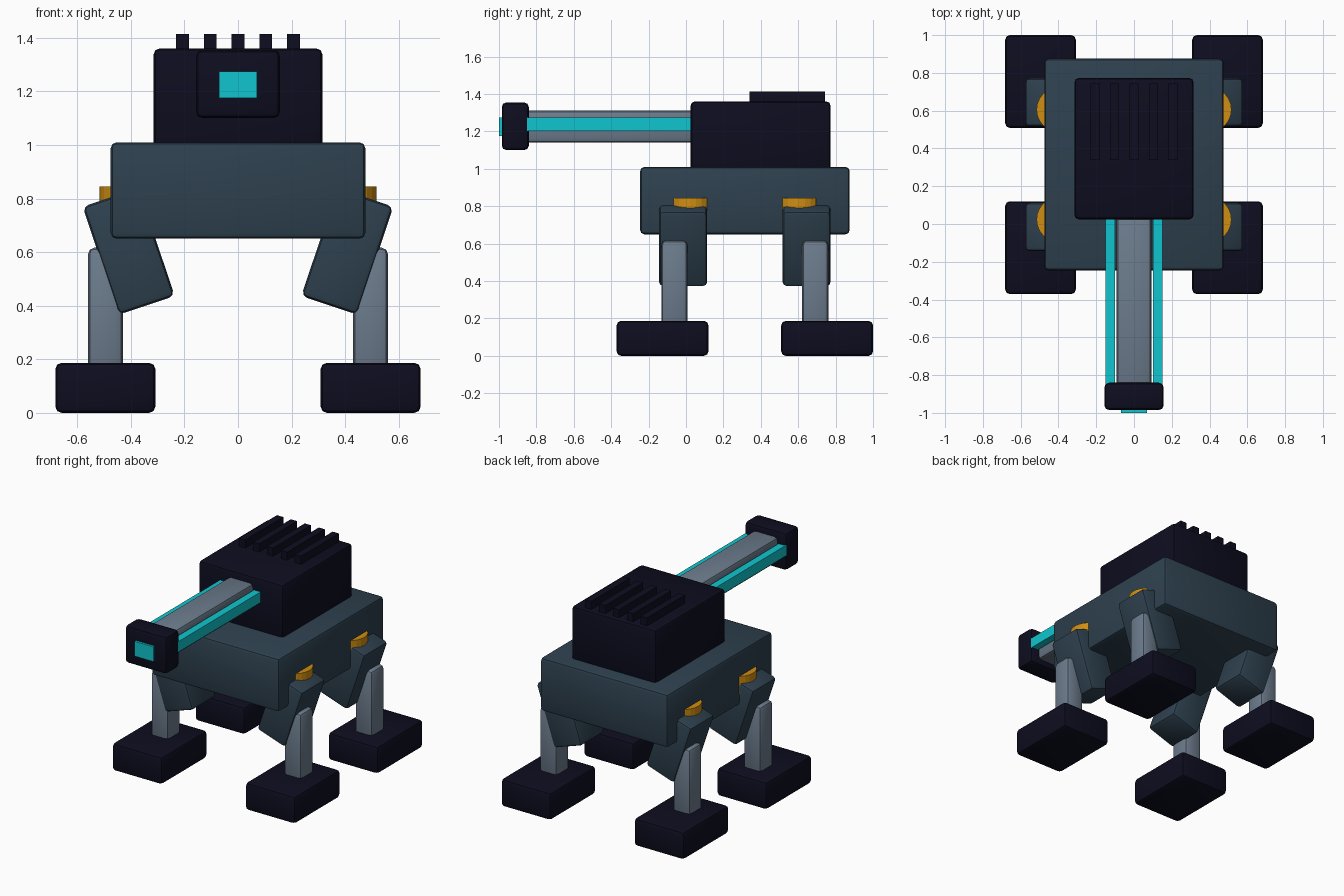
import bpy
import math

if "Cube" in bpy.data.objects:
    bpy.data.objects.remove(bpy.data.objects["Cube"])


def material(name, rgb):
    m = bpy.data.materials.new(name)
    m.diffuse_color = (*rgb, 1.0)
    m.use_nodes = True
    m.node_tree.nodes["Principled BSDF"].inputs["Base Color"].default_value = m.diffuse_color
    return m


NAVY = material("dark_navy", (0.004, 0.004, 0.014))
SLATE = material("blue_slate", (0.027, 0.052, 0.077))
STEEL = material("steel_grey", (0.15, 0.2, 0.265))
CYAN = material("glow_cyan", (0.005, 0.56, 0.62))
AMBER = material("amber", (0.63, 0.27, 0.006))


def finish(obj, name, mat, bevel=0.0):
    obj.name = name
    obj.data.materials.append(mat)
    if bevel:
        mod = obj.modifiers.new("soft_edges", 'BEVEL')
        mod.width = bevel
        mod.segments = 2
        bpy.ops.object.modifier_apply(modifier=mod.name)
        bpy.ops.object.shade_smooth_by_angle(angle=math.radians(30))
    return obj


def box(name, x, y, z, mat, bevel=0.0, tilt=0.0):
    """Box from (min, max) ranges, optionally tilted about the y axis."""
    ranges = (x, y, z)
    bpy.ops.mesh.primitive_cube_add(size=1, location=[(a + b) / 2 for a, b in ranges])
    obj = bpy.context.object
    obj.scale = [b - a for a, b in ranges]
    bpy.ops.object.transform_apply(location=False, rotation=False, scale=True)
    finish(obj, name, mat, bevel)
    obj.rotation_euler.y = tilt
    return obj


def span(centre, half):
    return (centre - half, centre + half)


# Hull and turret
box("hull", (-0.475, 0.475), (-0.245, 0.875), (0.65, 1.01), SLATE, 0.022)
box("turret", (-0.315, 0.315), (0.025, 0.773), (0.98, 1.36), NAVY, 0.022)

# Cooling fins on the turret roof
for i in range(5):
    box(f"cooling_fin_{i + 1}", span((i - 2) * 0.1035, 0.0235), (0.34, 0.743),
        (1.33, 1.414), NAVY)

# Barrel, side rails, muzzle and lens
box("barrel", (-0.093, 0.093), (-0.9, 0.08), (1.14, 1.312), STEEL, 0.025)
for side, label in ((-1, "left"), (1, "right")):
    box(f"rail_{label}", span(side * 0.126, 0.025), (-0.862, 0.06),
        (1.203, 1.274), CYAN)
box("muzzle", (-0.157, 0.157), (-0.985, -0.84), (1.1, 1.355), NAVY, 0.025)
box("muzzle_lens", (-0.07, 0.07), (-1.0, -0.95), (1.175, 1.275), CYAN)

# Four legs, mirrored left/right and front/rear about the hull centre
HULL_Y = 0.3145
for sx, xl in ((-1, "left"), (1, "right")):
    for sy, yl in ((-1, "front"), (1, "rear")):
        tag = f"{yl}_{xl}"

        def at(offset):
            return HULL_Y + sy * offset

        bpy.ops.mesh.primitive_cylinder_add(
            vertices=24, radius=0.12, depth=0.12,
            location=(sx * 0.396, at(0.291), 0.785))
        finish(bpy.context.object, f"hip_joint_{tag}", AMBER)
        box(f"upper_leg_{tag}", span(sx * 0.408, 0.11), span(at(0.33), 0.128),
            span(0.603, 0.2125), SLATE, 0.022, tilt=sx * math.radians(18.5))
        box(f"lower_leg_{tag}", span(sx * 0.495, 0.065), span(at(0.3765), 0.07),
            (0.15, 0.617), STEEL, 0.025)
        box(f"foot_{tag}", span(sx * 0.495, 0.187), span(at(0.44), 0.2455),
            (0.0, 0.187), NAVY, 0.024)
